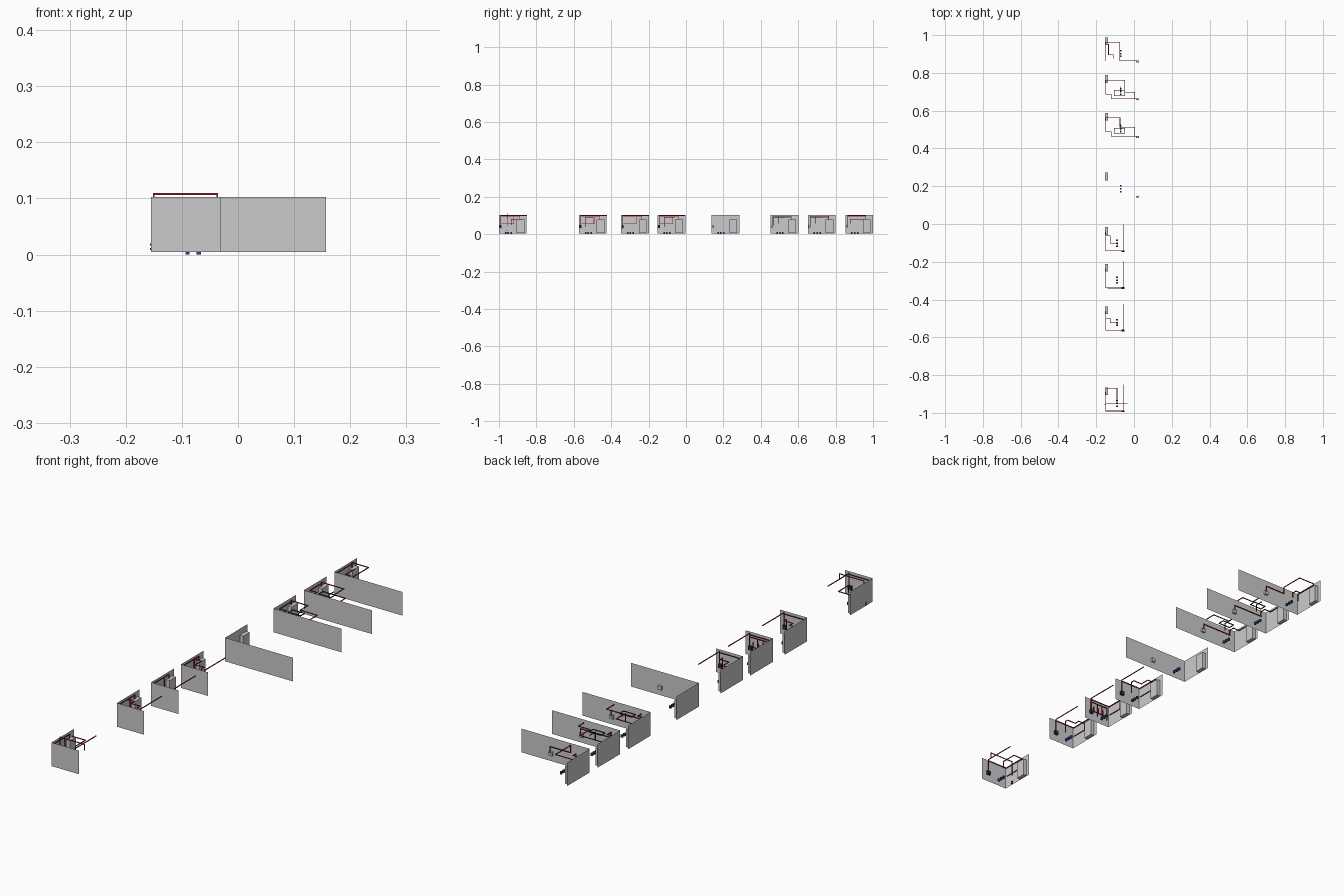
import bpy, bmesh
from mathutils import Vector

if "Cube" in bpy.data.objects:
    bpy.data.objects.remove(bpy.data.objects["Cube"])

XL = -0.155                  # plane of the side walls
ZB, ZT = 0.005, 0.103
DEPTH = 0.148                # side wall length along y
R = 0.0015                   # pipe half width


def mat(name, col):
    m = bpy.data.materials.new(name)
    m.diffuse_color = (*col, 1)
    m.use_nodes = True
    m.node_tree.nodes["Principled BSDF"].inputs["Base Color"].default_value = m.diffuse_color
    return m


RED = mat("dark_red", (0.35, 0.02, 0.03))
BLACK = mat("near_black", (0.03, 0.02, 0.03))
NAVY = mat("navy", (0.04, 0.05, 0.25))


def finish(name, bm, y, material=None):
    me = bpy.data.meshes.new(name)
    bm.to_mesh(me)
    bm.free()
    ob = bpy.data.objects.new(name, me)
    ob.location.y = y
    if material:
        me.materials.append(material)
    bpy.context.collection.objects.link(ob)


def add_box(bm, lo, hi):
    for v in bmesh.ops.create_cube(bm, size=1)["verts"]:
        v.co = (lo + hi) / 2 + v.co * (hi - lo)


def box(name, y, center, size, material=None):
    bm = bmesh.new()
    c, h = Vector(center), Vector(size) / 2
    add_box(bm, c - h, c + h)
    finish(name, bm, y, material)


# thin L-shaped wall: one panel along x, one along y
def walls(y, x_end):
    bm = bmesh.new()
    plan = [(x_end, 0), (XL, 0), (XL, DEPTH)]
    low = [bm.verts.new((*p, ZB)) for p in plan]
    top = [bm.verts.new((*p, ZT)) for p in plan]
    for i in range(2):
        bm.faces.new((low[i], low[i + 1], top[i + 1], top[i]))
    finish("corner_wall", bm, y)


# pipe from a to b, moving along one axis after another
def route(y, a, b, order, material=RED):
    bm = bmesh.new()
    p, r = Vector(a), Vector((R, R, R))
    for axis in order:
        i = "xyz".index(axis)
        q = p.copy()
        q[i] = b[i]
        lo = Vector(map(min, p, q))
        hi = Vector(map(max, p, q))
        add_box(bm, lo - r, hi + r)
        p = q
    finish("pipe_run", bm, y, material)


# two-step pipe across the room
def staircase(y, a, mid, b, order):
    route(y, a, mid, order)
    route(y, mid, b, order)


def fittings(y, is_long):
    walls(y, 0.157 if is_long else -0.03)
    box("cabinet", y, (-0.145, 0.115, 0.042), (0.016, 0.041, 0.073))
    x = 0.018 if is_long else -0.058
    box("junction_box", y, (x, 0.008, 0.04), (0.016, 0.009, 0.016), None if is_long else BLACK)
    x = -0.07 if is_long else -0.09
    for i in range(3):
        box("floor_valve", y, (x, 0.035 + i * 0.015, 0.006), (0.008, 0.008, 0.011), NAVY)


SRC = (-0.15, 0.11, 0.075)   # pipe outlet on top of the cabinet


# short room: outgoing main, run along both walls, drop on the side wall
def short_pipes(y, front):
    route(y, (-0.055, DEPTH, 0.1), (-0.055, front, 0.035), "yz")
    route(y, SRC, (-0.055, front, 0.095), "zyx")
    route(y, (-0.15, 0.015, 0.055), (-0.15, 0.08, 0.09), "yz")


# long room: upper staircase, lower run to the junction box
def long_pipes(y, x, d):
    staircase(y, SRC, (x, d, 0.095), (0.005, 0.012, 0.095), "zxy")
    staircase(y, (-0.15, 0.11, 0.09), (-0.12, 0.035, 0.09), (-0.12, 0.012, 0.068), "yxz")
    route(y, (-0.12, 0.012, 0.068), (0.018, 0.012, 0.045), "xz")
    # dark rectangular loop with a riser
    for order in ("xy", "yx"):
        route(y, (-0.105, 0.055, 0.09), (-0.05, 0.028, 0.09), order, BLACK)
    route(y, (-0.07, 0.075, 0.09), (-0.07, 0.042, 0.06), "yz", BLACK)


shorts = (-1.0, -0.572, -0.347, -0.152)
longs = (0.137, 0.453, 0.652, 0.852)
for y in shorts:
    fittings(y, False)
    short_pipes(y, 0.01)
for y in longs:
    fittings(y, True)

# first room: bridge above the wall top and a branch
y = shorts[0]
route(y, (-0.15, 0.048, 0.045), (-0.037, 0.048, 0.108), "zx")
route(y, (-0.037, 0.048, 0.108), (-0.037, 0.048, 0.085), "z")
route(y, (-0.15, 0.13, 0.08), (-0.09, 0.065, 0.05), "xyz")

# second and fourth rooms: branches into the middle
for y, d in ((shorts[1], 0.072), (shorts[3], 0.09)):
    staircase(y, (-0.15, d, 0.09), (-0.125, 0.05, 0.09), (-0.085, 0.035, 0.04), "xyz")

# third room: zigzags flat against the front wall
y = shorts[2]
for x in (-0.14, -0.115, -0.09):
    route(y, (x, 0.008, 0.03), (x + 0.03, 0.008, 0.085), "zx")
    route(y, (x, 0.008, 0.045), (x + 0.02, 0.008, 0.065), "xz")

# long rooms: two alike, the last with one wide drop
long_pipes(longs[1], -0.074, 0.06)
long_pipes(longs[2], -0.048, 0.045)
y = longs[3]
route(y, SRC, (-0.075, 0.012, 0.1), "zxy")
route(y, (-0.075, 0.012, 0.1), (-0.075, 0.012, 0.07), "z")
route(y, (-0.075, 0.012, 0.07), (0.018, 0.012, 0.045), "xz")
route(y, (-0.15, 0.11, 0.095), (-0.15, 0.012, 0.065), "yz")
staircase(y, (-0.135, 0.1, 0.08), (-0.11, 0.045, 0.08), (-0.11, 0.025, 0.06), "yxz")

# stubs poking out of the first side wall
for z in (0.01, 0.018):
    box("wall_stub", shorts[0], (-0.1535, 0.043, z), (0.007, 0.005, 0.004), BLACK)
